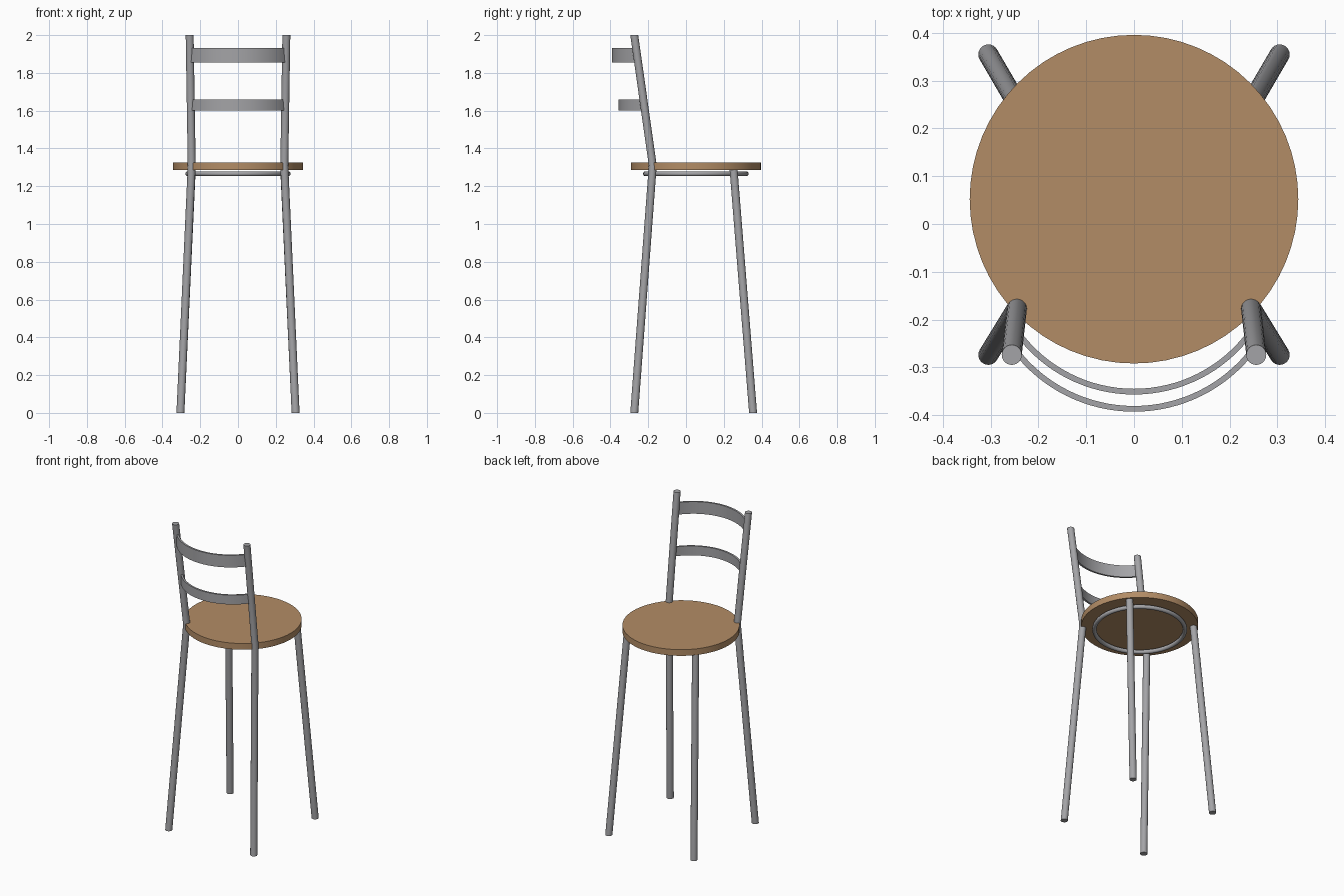
import bpy, bmesh, math
from mathutils import Vector

if "Cube" in bpy.data.objects:
    bpy.data.objects.remove(bpy.data.objects["Cube"])


def material(name, rgb):
    m = bpy.data.materials.new(name)
    m.diffuse_color = (*rgb, 1)
    m.use_nodes = True
    m.node_tree.nodes["Principled BSDF"].inputs["Base Color"].default_value = m.diffuse_color
    return m


METAL = material("grey metal", (0.37, 0.37, 0.385))
WOOD = material("tan wood", (0.45, 0.265, 0.133))
SEAT_Y = 0.052


def finish(obj, name, mat):
    obj.name = name
    obj.data.materials.append(mat)
    bpy.ops.object.select_all(action='DESELECT')
    obj.select_set(True)
    bpy.context.view_layer.objects.active = obj
    bpy.ops.object.shade_smooth_by_angle(angle=math.radians(30))
    return obj


def from_bmesh(bm, name, mat):
    bmesh.ops.recalc_face_normals(bm, faces=bm.faces)
    me = bpy.data.meshes.new(name)
    bm.to_mesh(me)
    bm.free()
    obj = bpy.data.objects.new(name, me)
    bpy.context.collection.objects.link(obj)
    return finish(obj, name, mat)


def loft(rings, name, mat, closed=False):
    """Skin a list of point rings and cap both ends."""
    bm = bmesh.new()
    vs = [[bm.verts.new(p) for p in ring] for ring in rings]
    n = len(vs[0])
    for a, b in zip(vs, vs[1:]):
        for i in range(n):
            j = (i + 1) % n
            bm.faces.new((a[i], a[j], b[j], b[i]))
    bm.faces.new(vs[0])
    bm.faces.new(vs[-1])
    return from_bmesh(bm, name, mat)


def tube(path, name, r=0.021, n=24):
    """Tube with level cut ends through the path points."""
    rings = [[Vector(p) + Vector((r * math.cos(math.tau * i / n),
                                  r * math.sin(math.tau * i / n), 0))
              for i in range(n)] for p in path]
    return loft(rings, name, METAL)


def slat(name, z0, z1, half, y_end, y_mid, t=0.012, n=32):
    """Upright strip bent along a circular arc."""
    sag = y_end - y_mid
    rad = (half ** 2 + sag ** 2) / (2 * sag)
    cy = y_mid + rad
    span = math.atan2(half, cy - y_end)
    rings = []
    for i in range(n + 1):
        a = span * (2 * i / n - 1)
        s, c = math.sin(a), math.cos(a)
        rings.append([(q * s, cy - q * c, z)
                      for q, z in ((rad - t / 2, z0), (rad + t / 2, z0),
                                   (rad + t / 2, z1), (rad - t / 2, z1))])
    return loft(rings, name, METAL)


# Legs: the backrest pair bends at the seat and runs up as posts
for side, label in ((-1, "left"), (1, "right")):
    tube([(side * 0.305, -0.274, 0), (side * 0.245, -0.176, 1.31),
          (side * 0.256, -0.274, 2.0)], label + "_backrest_leg")
    tube([(side * 0.305, 0.355, 0), (side * 0.245, 0.252, 1.286)],
         label + "_plain_leg")

# Round seat
bpy.ops.mesh.primitive_cylinder_add(vertices=64, radius=0.344, depth=0.04,
                                    location=(0, SEAT_Y, 1.305))
finish(bpy.context.object, "seat", WOOD)

# Support ring under the seat
bpy.ops.mesh.primitive_torus_add(major_radius=0.266, minor_radius=0.013,
                                 major_segments=64, minor_segments=16,
                                 location=(0, SEAT_Y, 1.266))
finish(bpy.context.object, "support_ring", METAL)

# Curved backrest slats
slat("lower_slat", 1.60, 1.66, 0.243, -0.228, -0.351)
slat("upper_slat", 1.855, 1.933, 0.25, -0.262, -0.387)
